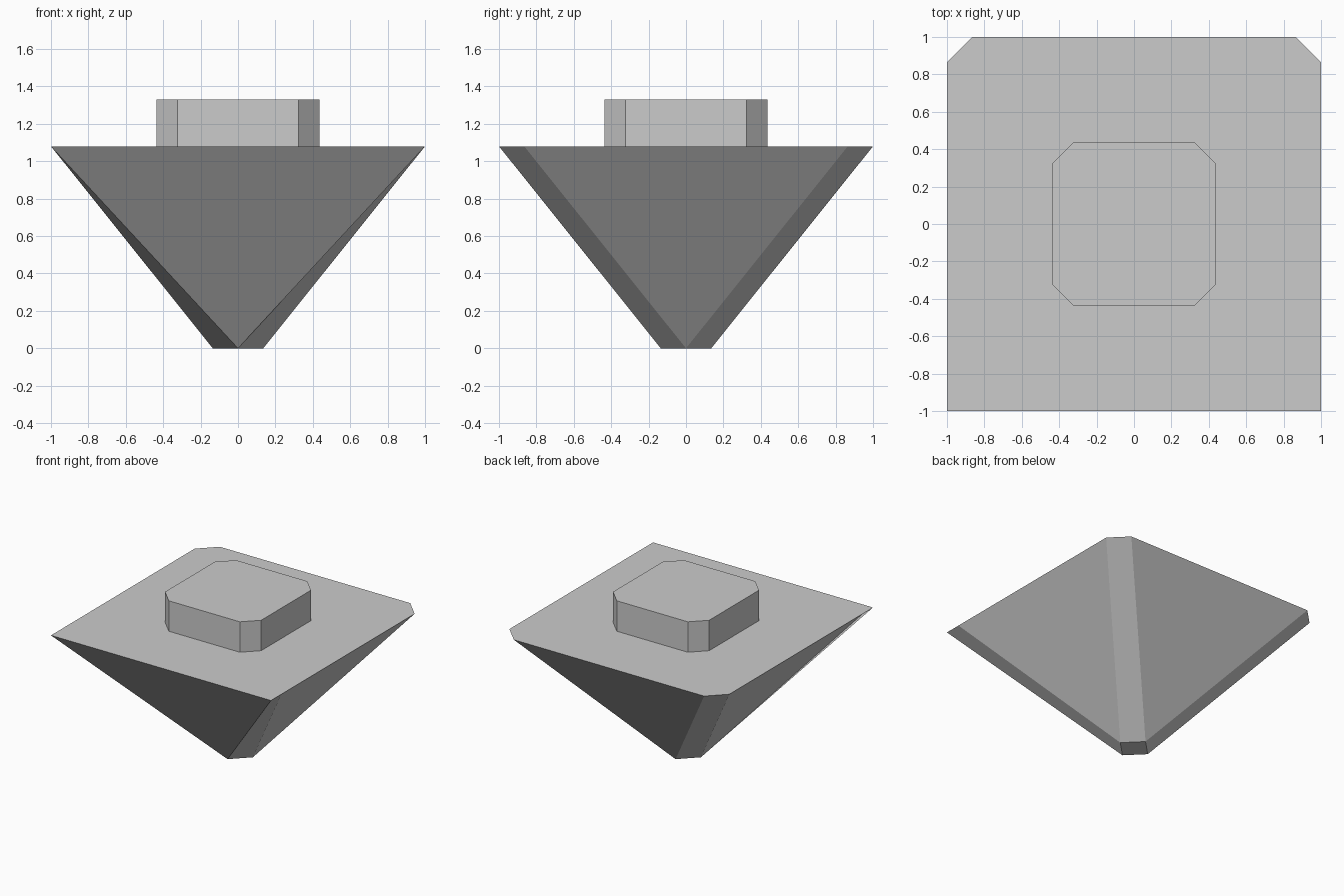
import bpy, bmesh

# Remove the default cube
cube = bpy.data.objects.get("Cube")
if cube:
    bpy.data.objects.remove(cube, do_unlink=True)

# Single flat grey
grey = bpy.data.materials.new("light grey")
grey.use_nodes = True
colour = (0.6, 0.6, 0.6, 1)
grey.diffuse_color = colour
grey.node_tree.nodes["Principled BSDF"].inputs["Base Color"].default_value = colour


def outline(half, inner):
    """Square with cut corners, counter-clockwise from the front right."""
    return [(inner, -half), (half, -inner), (half, inner), (inner, half),
            (-inner, half), (-half, inner), (-half, -inner), (-inner, -half)]


def loft(name, lower, z0, upper, z1):
    """Join two matching outlines into a closed solid."""
    bm = bmesh.new()
    a = [bm.verts.new((x, y, z0)) for x, y in lower]
    b = [bm.verts.new((x, y, z1)) for x, y in upper]
    bm.faces.new(a[::-1])
    bm.faces.new(b)
    n = len(a)
    for i in range(n):
        j = (i + 1) % n
        bm.faces.new((a[i], a[j], b[j], b[i]))
    bmesh.ops.remove_doubles(bm, verts=bm.verts, dist=0.0001)
    bmesh.ops.recalc_face_normals(bm, faces=bm.faces)
    mesh = bpy.data.meshes.new(name)
    bm.to_mesh(mesh)
    bm.free()
    mesh.materials.append(grey)
    obj = bpy.data.objects.new(name, mesh)
    bpy.context.collection.objects.link(obj)
    return obj


# Inverted pyramid: front corners sharp, back corners cut, small diamond foot
rim = outline(1, 0.865)
rim[0], rim[-1] = (1, -1), (-1, -1)
foot = outline(0.135, 0)
loft("inverted_pyramid", foot, 0, rim, 1.08)

# Raised block with cut corners
block = outline(0.437, 0.323)
loft("top_block", block, 1.08, block, 1.33)
